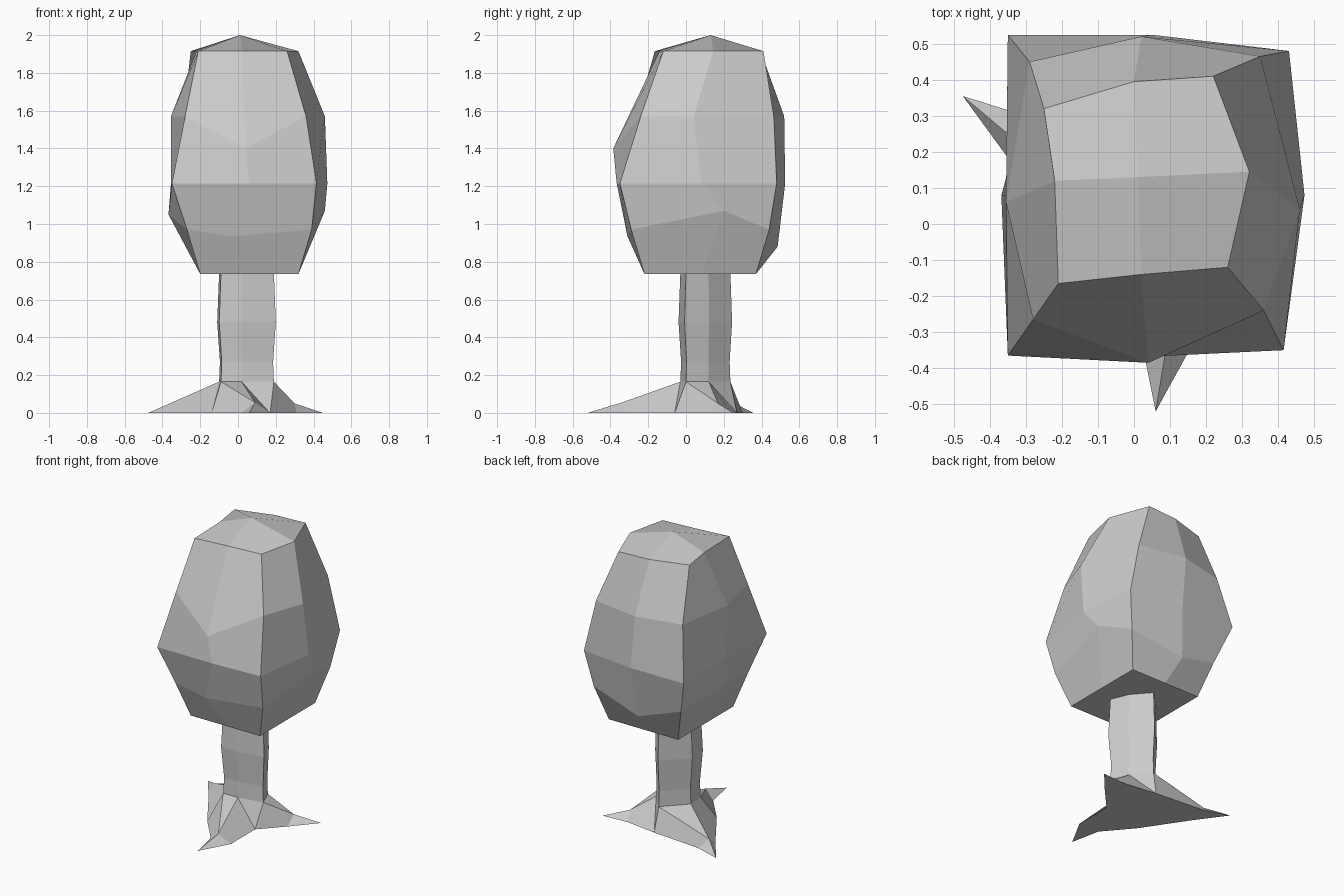
import bpy, bmesh

if "Cube" in bpy.data.objects:
    bpy.data.objects.remove(bpy.data.objects["Cube"])


def make_object(name, verts, faces):
    mesh = bpy.data.meshes.new(name)
    mesh.from_pydata(verts, [], faces)
    bm = bmesh.new()
    bm.from_mesh(mesh)
    bmesh.ops.recalc_face_normals(bm, faces=bm.faces)
    bm.to_mesh(mesh)
    bm.free()
    obj = bpy.data.objects.new(name, mesh)
    bpy.context.collection.objects.link(obj)
    return obj


def bridge(rings):
    """Side quads between stacked rings of equal point count."""
    n = len(rings[0])
    verts = [v for r in rings for v in r]
    faces = [(k * n + i, k * n + (i + 1) % n, (k + 1) * n + (i + 1) % n, (k + 1) * n + i)
             for k in range(len(rings) - 1) for i in range(n)]
    return verts, faces


def crown_ring(z, corners, mids):
    """Eight-point ring: front-left corner, front mid, front-right corner, ..."""
    ring = []
    for c, m in zip(corners, mids):
        ring += [(*c, z), (m[0], m[1], m[2] if len(m) > 2 else z)]
    return ring


# Crown: bulging faceted block with a peaked top
crown = [
    crown_ring(0.735, [(-.20, -.22), (.32, -.22), (.32, .37), (-.20, .37)],
               [(.06, -.22), (.32, .08), (.06, .37), (-.20, .08)]),
    crown_ring(0.97, [(-.27, -.29), (.39, -.29), (.385, .44), (-.27, .44)],
               [(-.03, -.31, .935), (.46, .20, 1.07), (.02, .485, .88), (-.368, .08, 1.05)]),
    crown_ring(1.215, [(-.35, -.365), (.415, -.35), (.43, .48), (-.35, .525)],
               [(.06, -.367), (.473, .08), (.05, .525), (-.355, .08)]),
    crown_ring(1.57, [(-.28, -.265), (.36, -.24), (.35, .465), (-.29, .45)],
               [(.04, -.385, 1.40), (.46, .04), (.02, .52), (-.355, .06)]),
    crown_ring(1.915, [(-.21, -.165), (.26, -.12), (.22, .41), (-.25, .32)],
               [(.02, -.14), (.32, .145), (0, .395), (-.22, .12)]),
]
verts, faces = bridge(crown)
peak, top = len(verts), len(verts) - 8
verts.append((.01, .13, 2.0))
faces += [(top + i, top + i + 1, peak, top + (i - 1) % 8) for i in range(0, 8, 2)]
faces.append(tuple(range(8)))
make_object("leaf_crown", verts, faces)

# Trunk: irregular six-sided column
section = [(.19, 0), (.14, .12), (.04, .235), (-.10, .09), (-.09, -.03), (.02, -.03)]
cx, cy = .045, .105
trunk = [[(cx + (x - cx) * s, cy + (y - cy) * s, z) for x, y in section]
         for z, s in ((.165, 1), (.27, .97), (.48, 1.07), (.74, 1))]
verts, faces = bridge(trunk)
faces += [tuple(range(6)), tuple(range(18, 24))]
make_object("trunk", verts, faces)

# Roots: three tapering spurs flaring from the trunk foot
# each: trunk point index, right foot, tip, left foot, ridge point, following valley
spurs = [
    (4, (.02, -.32), (.06, -.52), (.17, -.32), (.09, -.34, .055), (.17, -.06)),
    (0, (.31, .09), (.45, .25), (.27, .24), (.30, .17, .05), (.05, .27)),
    (2, (-.30, .30), (-.475, .355), (-.34, .17), (-.35, .25, .055), (-.14, -.13)),
]
verts = [(x, y, .165) for x, y in section]
faces, outline = [tuple(range(6))], []
for k, (a, foot0, tip, foot1, ridge, valley) in enumerate(spurs):
    b = a + 1
    s = 6 + 5 * k
    verts += [(*foot0, 0), (*tip, 0), (*foot1, 0), ridge, (*valley, 0)]
    before = 6 + 5 * ((k - 1) % 3) + 4
    f0, t, f1, r, v = range(s, s + 5)
    faces += [(a, before, f0, r), (r, f0, t), (r, t, f1), (b, r, f1, v),
              (a, r, b), (b, v, (b + 1) % 6)]
    outline += [f0, t, f1, v]
faces.append(tuple(outline))
make_object("roots", verts, faces)
